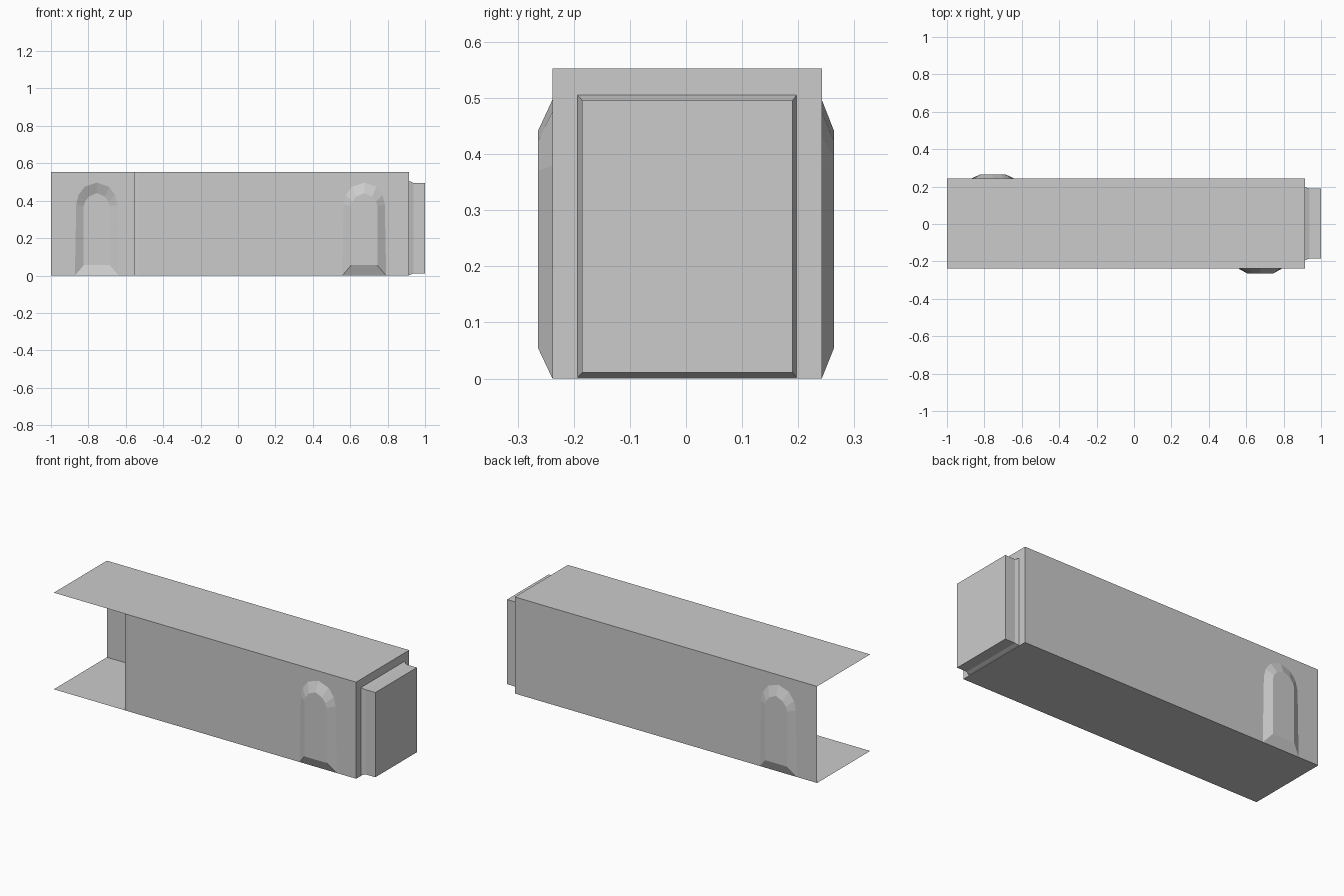
import bpy, bmesh

if "Cube" in bpy.data.objects:
    bpy.data.objects.remove(bpy.data.objects["Cube"])

X0, X1 = -1.0, 0.915          # corridor ends
XJ, XS = -0.555, -0.53        # side opening edge, jamb bevel
YF, YB, H = -0.238, 0.242, 0.553


def build(name, polys):
    """Make one flat-shaded object from a list of polygons."""
    bm = bmesh.new()
    for p in polys:
        bm.faces.new([bm.verts.new(v) for v in p])
    bmesh.ops.remove_doubles(bm, verts=bm.verts, dist=0.0005)
    me = bpy.data.meshes.new(name)
    bm.to_mesh(me)
    bm.free()
    ob = bpy.data.objects.new(name, me)
    bpy.context.collection.objects.link(ob)
    return ob


def arch(cx, y, half):
    """Mirror a half arch (offset from centre, height) into a full outline."""
    left = [(-w, z) for w, z in half]
    right = [(w, z) for w, z in reversed(half)][1:]
    return [(cx + w, y, z) for w, z in left + right]


OUTER = [(0.117, 0), (0.11, 0.38), (0.098, 0.43), (0.065, 0.475), (0, 0.497)]
INNER = [(0.07, 0.055), (0.07, 0.37), (0.063, 0.395), (0.042, 0.422), (0, 0.441)]


def wall(name, x_start, y, cx, y_out):
    """Wall sheet with an arched hole, plus the niche bulging outwards."""
    outer, inner = arch(cx, y, OUTER), arch(cx, y_out, INNER)
    top = outer[len(OUTER) - 1]
    mid_top = (top[0], y, H)
    k = len(OUTER)
    left = [(x_start, y, 0)] + outer[:k] + [mid_top, (x_start, y, H)]
    right = [(X1, y, 0), (X1, y, H), mid_top] + outer[k - 1:]
    build(name + "_wall", [left, right])
    n = len(outer)
    sides = [[outer[i], outer[(i + 1) % n], inner[(i + 1) % n], inner[i]]
             for i in range(n)]
    build(name + "_niche", sides + [inner])


def rect(x, y0, y1, z0, z1):
    return [(x, y0, z0), (x, y1, z0), (x, y1, z1), (x, y0, z1)]


# Floor and roof sheets
for name, z in (("floor", 0.0), ("roof", H)):
    build(name, [[(X0, YF, z), (X1, YF, z), (X1, YB, z), (X0, YB, z)]])

# Long walls: the front one stops short to leave the side opening
wall("front", XS, YF, 0.675, -0.264)
wall("back", X0, YB, -0.755, 0.264)

# Bevelled jamb at the side opening
build("jamb", [[(XJ, YF + 0.008, 0), (XS, YF, 0), (XS, YF, H), (XJ, YF + 0.008, H)]])

# End wall and connector: nested rectangles joined along x
sections = [rect(X1, YF, YB, 0, H),
            rect(X1, -0.193, 0.197, 0.002, 0.505),
            rect(0.937, -0.185, 0.19, 0.011, 0.496),
            rect(1.0, -0.185, 0.19, 0.011, 0.496)]
faces = [[a[i], a[(i + 1) % 4], b[(i + 1) % 4], b[i]]
         for a, b in zip(sections, sections[1:]) for i in range(4)]
build("end_connector", faces + [sections[-1]])
